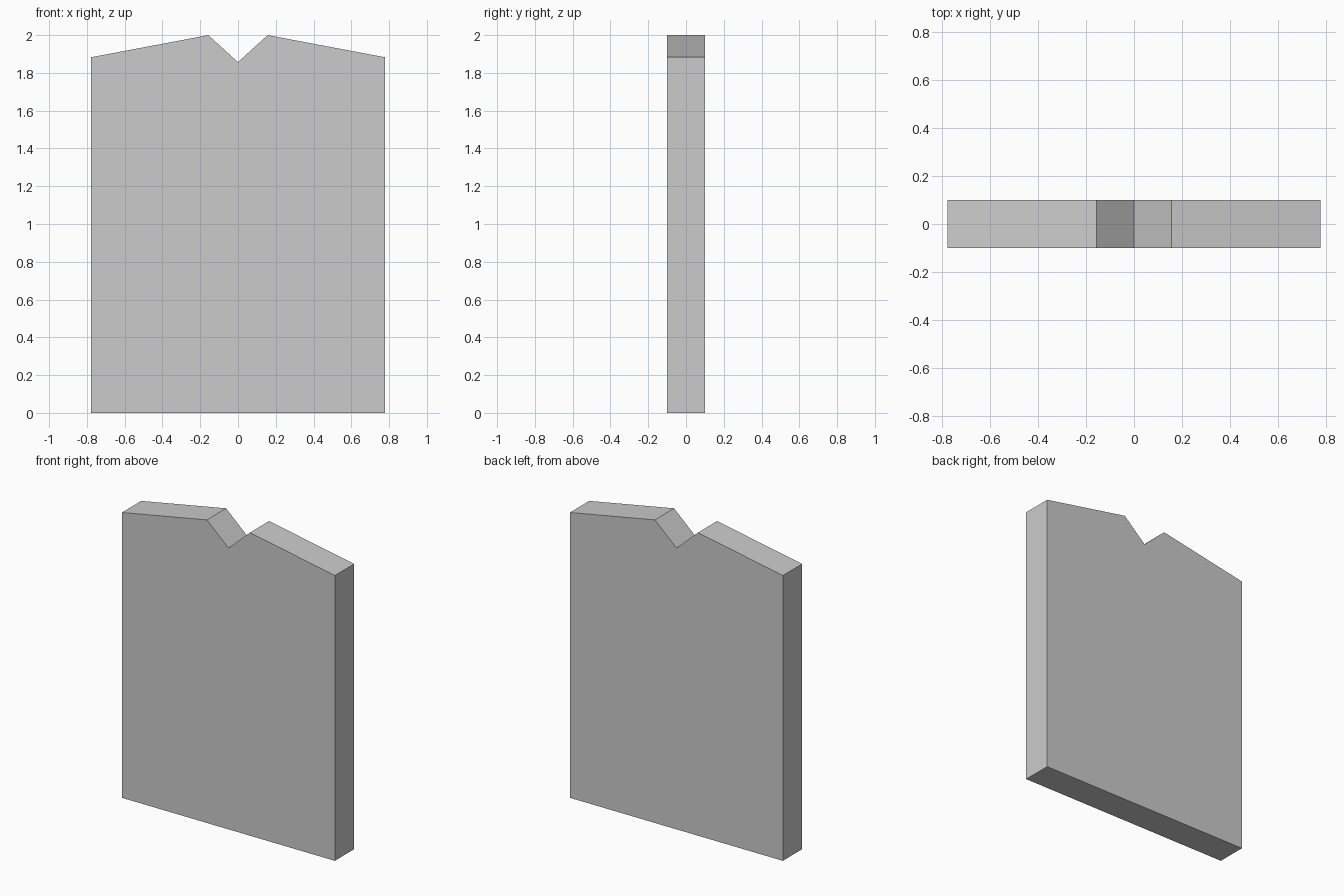
import bpy
import bmesh

if "Cube" in bpy.data.objects:
    bpy.data.objects.remove(bpy.data.objects["Cube"])

HALF_DEPTH = 0.1

# Right half of the front outline, from the bottom edge up to the notch peak
right = [(0.777, 0.0), (0.777, 1.883), (0.157, 2.0)]
notch = [(0.0, 1.857)]
left = [(-x, z) for x, z in reversed(right)]
outline = right + notch + left

# Notched panel: fill the outline and extrude it through the thickness
bm = bmesh.new()
verts = [bm.verts.new((x, -HALF_DEPTH, z)) for x, z in outline]
front = bm.faces.new(verts)
result = bmesh.ops.extrude_face_region(bm, geom=[front], use_keep_orig=True)
moved = [g for g in result["geom"] if isinstance(g, bmesh.types.BMVert)]
bmesh.ops.translate(bm, verts=moved, vec=(0, 2 * HALF_DEPTH, 0))
bmesh.ops.recalc_face_normals(bm, faces=bm.faces)

mesh = bpy.data.meshes.new("notched_panel")
bm.to_mesh(mesh)
bm.free()
panel = bpy.data.objects.new("notched_panel", mesh)
bpy.context.collection.objects.link(panel)
